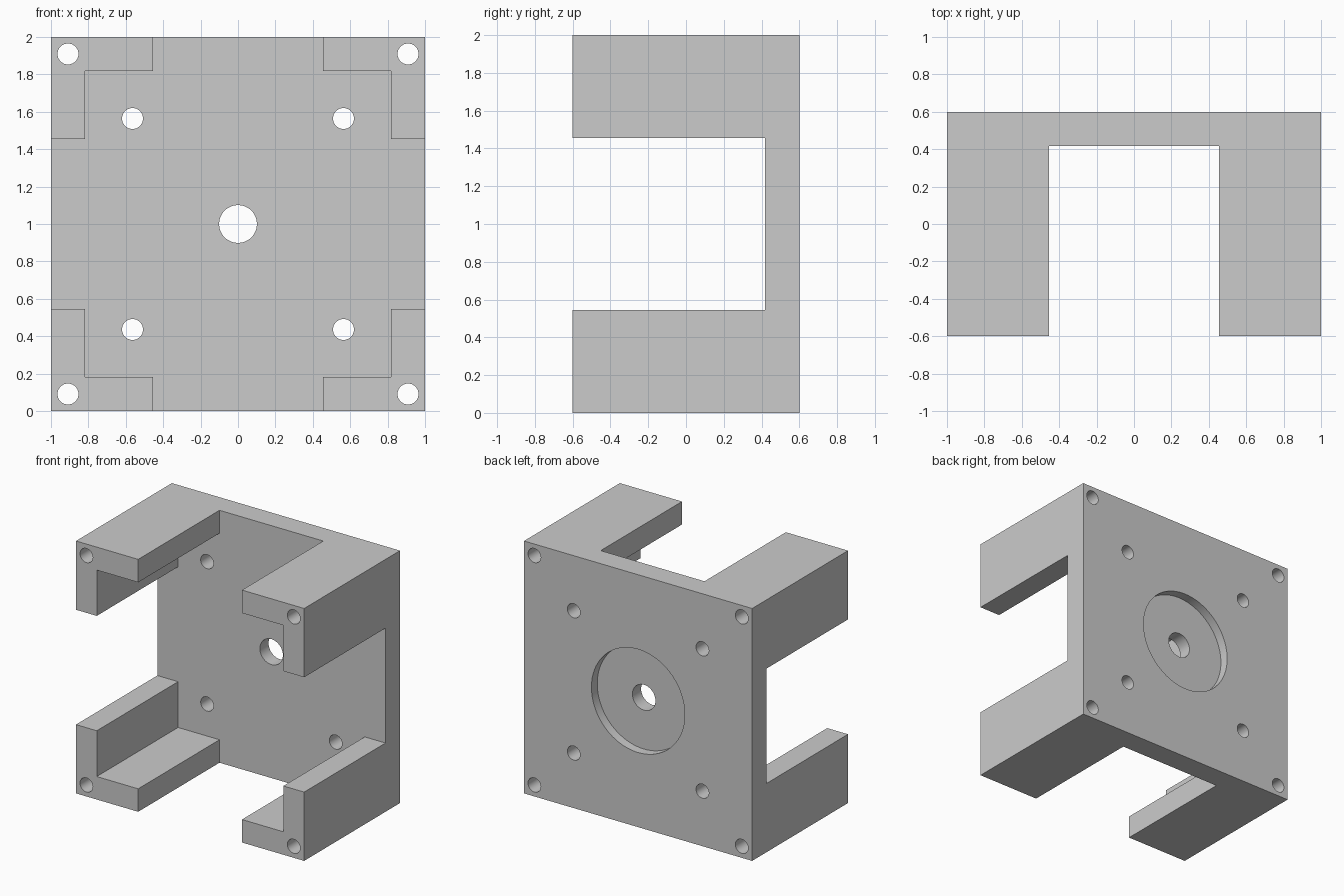
import bpy, bmesh
from math import pi, radians
from mathutils import Matrix

if "Cube" in bpy.data.objects:
    bpy.data.objects.remove(bpy.data.objects["Cube"])

T = 0.182          # wall thickness
LEG = 0.455        # inner edge of each corner leg
PLATE_Y = 0.6 - T  # front face of the back plate


def finish(name, bm):
    bmesh.ops.recalc_face_normals(bm, faces=bm.faces)
    mesh = bpy.data.meshes.new(name)
    bm.to_mesh(mesh)
    bm.free()
    obj = bpy.data.objects.new(name, mesh)
    bpy.context.collection.objects.link(obj)
    return obj


def cylinders(name, centres, r, y0, y1, sides=48):
    """Cylinders along y, one at each (x, z offset from the middle)."""
    bm = bmesh.new()
    for x, z in centres:
        m = Matrix.Translation((x, (y0 + y1) / 2, z + 1)) @ Matrix.Rotation(pi / 2, 4, 'X')
        bmesh.ops.create_cone(bm, cap_ends=True, segments=sides, radius1=r,
                              radius2=r, depth=y1 - y0, matrix=m)
    return finish(name, bm)


def corners(d):
    return [(sx * d, sz * d) for sx in (-1, 1) for sz in (-1, 1)]


# Solid block that becomes the plate and four L-shaped legs
bm = bmesh.new()
bmesh.ops.create_cube(bm, size=1, matrix=Matrix.Translation((0, 0, 1)) @ Matrix.Diagonal((2, 1.2, 2, 1)))
mount = finish("motor_mount", bm)

# Stepped cross removed from the front, leaving the corner legs
quarter = [(1.2, LEG), (1 - T, LEG), (1 - T, 1 - T), (LEG, 1 - T), (LEG, 1.2)]
outline = []
for i in range(4):
    for x, z in quarter:
        for _ in range(i):
            x, z = -z, x
        outline.append((x, z))
bm = bmesh.new()
face = bm.faces.new([bm.verts.new((x, -0.8, z + 1)) for x, z in outline])
ext = bmesh.ops.extrude_face_region(bm, geom=[face], use_keep_orig=True)
verts = [g for g in ext["geom"] if isinstance(g, bmesh.types.BMVert)]
bmesh.ops.translate(bm, verts=verts, vec=(0, PLATE_Y + 0.8, 0))
cutters = [finish("opening_cutter", bm)]

# Long corner holes, plate screw holes, shaft hole and round rear recess
cutters += [
    cylinders("corner_hole_cutter", corners(0.909), 0.056, -0.8, 0.8),
    cylinders("screw_hole_cutter", corners(0.564), 0.056, 0.2, 0.8),
    cylinders("recess_cutter", [(0, 0)], 0.409, 0.6 - 0.073, 0.8, 96),
    cylinders("shaft_hole_cutter", [(0, 0)], 0.101, 0.2, 0.8),
]

bpy.context.view_layer.objects.active = mount
mount.select_set(True)
for cutter in cutters:
    mod = mount.modifiers.new(cutter.name, 'BOOLEAN')
    mod.operation = 'DIFFERENCE'
    mod.solver = 'EXACT'
    mod.object = cutter
    bpy.ops.object.modifier_apply(modifier=mod.name)
    bpy.data.objects.remove(cutter)

bpy.ops.object.shade_smooth_by_angle(angle=radians(30))
